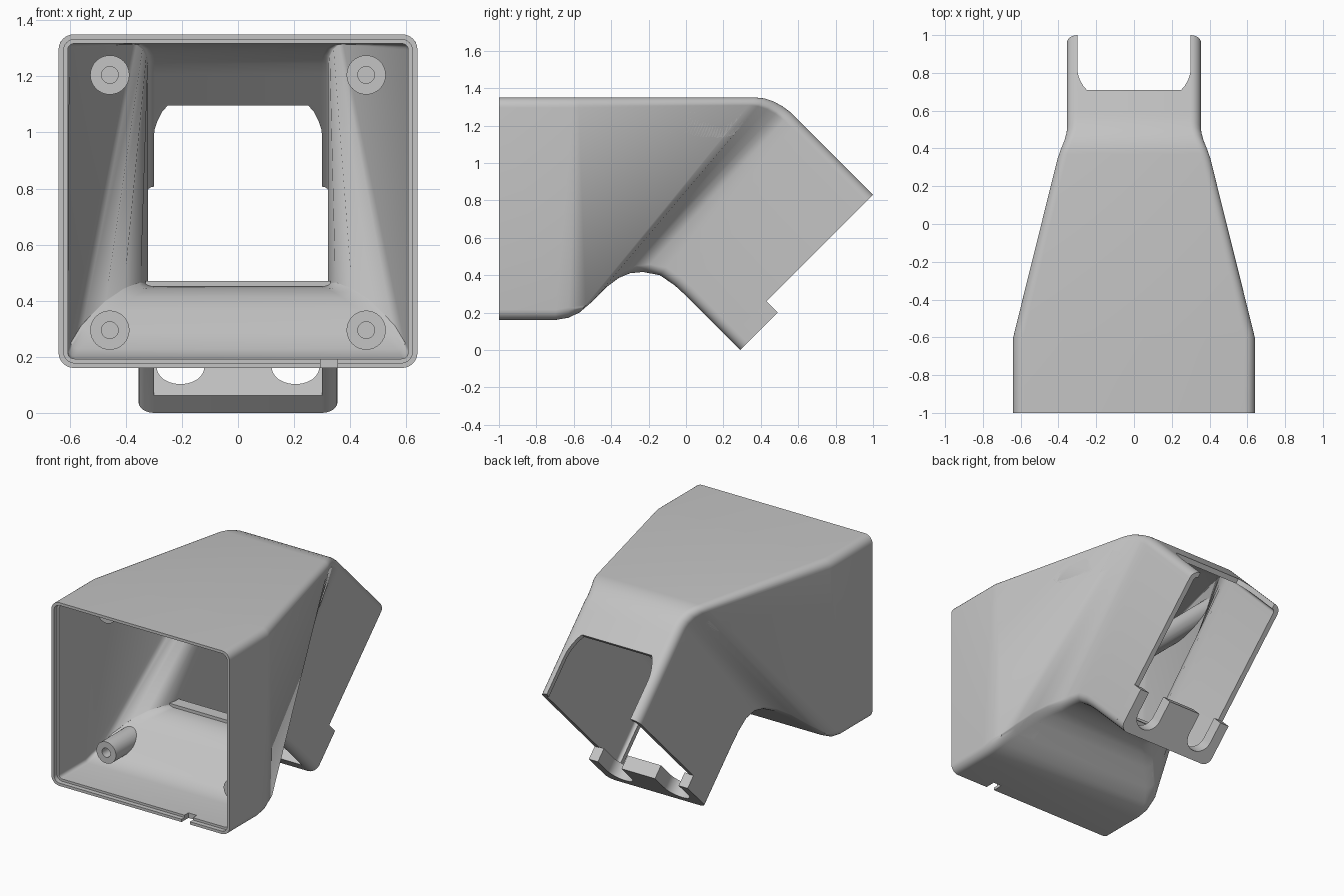
import bpy, bmesh, math
from mathutils import Vector

cube = bpy.data.objects.get("Cube")
if cube:
    bpy.data.objects.remove(cube, do_unlink=True)

grey = bpy.data.materials.new("plain grey")
grey.use_nodes = True
grey.diffuse_color = (0.55, 0.55, 0.55, 1)
grey.node_tree.nodes["Principled BSDF"].inputs["Base Color"].default_value = (0.55, 0.55, 0.55, 1)


def finish(name, bm):
    bmesh.ops.recalc_face_normals(bm, faces=bm.faces[:])
    mesh = bpy.data.meshes.new(name)
    bm.to_mesh(mesh)
    bm.free()
    mesh.materials.append(grey)
    obj = bpy.data.objects.new(name, mesh)
    bpy.context.collection.objects.link(obj)
    return obj


def activate(obj):
    bpy.ops.object.select_all(action='DESELECT')
    obj.select_set(True)
    bpy.context.view_layer.objects.active = obj


def smooth(obj):
    activate(obj)
    bpy.ops.object.shade_smooth_by_angle(angle=math.radians(35))


def apply_boolean(obj, tool, operation, keep=False):
    mod = obj.modifiers.new("cut", 'BOOLEAN')
    mod.operation, mod.solver, mod.object = operation, 'EXACT', tool
    activate(obj)
    bpy.ops.object.modifier_apply(modifier=mod.name)
    if not keep:
        bpy.data.objects.remove(tool, do_unlink=True)


def ring(top, wt, bottom, wb, r=0.055, steps=6):
    """Rounded four-sided section between a top and a bottom point in the yz plane."""
    t, b = Vector((0, *top)), Vector((0, *bottom))
    down = (b - t).normalized()
    quarter = [math.pi / 2 * i / steps for i in range(steps + 1)]
    half = [(wt - r + r * math.sin(a), t + down * (r - r * math.cos(a))) for a in quarter]
    half += [(wb - r + r * math.cos(a), b - down * (r - r * math.sin(a))) for a in quarter]
    right = [Vector((x, p.y, p.z)) for x, p in half]
    return right + [Vector((-p.x, p.y, p.z)) for p in reversed(right)]


def loft(name, rings, capped):
    bm = bmesh.new()
    loops = [[bm.verts.new(p) for p in pts] for pts in rings]
    n = len(loops[0])
    for a, b in zip(loops, loops[1:]):
        for i in range(n):
            j = (i + 1) % n
            bm.faces.new((a[i], a[j], b[j], b[i]))
    if capped:
        bm.faces.new(loops[0])
        bm.faces.new(loops[-1])
    return finish(name, bm)


def neck(x, s, d):
    """Neck frame: s = y + z across the neck, d = y - z along it."""
    return Vector((x, (s + d) / 2, (s - d) / 2))


def prism(name, outline, lo, hi, place):
    return loft(name, [[place(x, q, h) for x, q in outline] for h in (lo, hi)], True)


def box(name, x0, x1, y0, y1, z0, z1):
    return prism(name, [(x0, z0), (x1, z0), (x1, z1), (x0, z1)], y0, y1,
                 lambda x, z, y: Vector((x, y, z)))


def mirrored(pts):
    return pts + [(-x, q) for x, q in reversed(pts)]


# Hood sections: top (y, z), top half width, bottom (y, z), bottom half width
sections = [
    ((-1, 1.35), .64, (-1, .16), .64),
    ((-.6, 1.35), .64, (-.7, .16), .64),
    ((-.57, 1.35), .633, (-.63, .172), .64),
    ((.37, 1.35), .407, (-.57, .2), .62),
    ((.42, 1.345), .39, (-.5, .26), .565),
    ((.47, 1.328), .37, (-.42, .34), .485),
    ((.515, 1.303), .358, (-.36, .385), .425),
    ((.54, 1.285), .355, (-.3, .41), .375),
    ((.56, 1.27), .355, (-.23, .417), .355),
    ((.6, 1.23), .355, (-.14, .4), .355),
    ((.65, 1.18), .355, (-.06, .345), .355),
    ((.7, 1.13), .355, (0, .29), .355),
    ((1, .83), .355, (.23, .06), .355),
]
rings = [ring(*s) for s in sections]
solid = loft("hood_volume", rings, True)
hood = loft("hood", rings, False)
wall = hood.modifiers.new("wall", 'SOLIDIFY')
wall.thickness, wall.offset, wall.use_even_offset = 0.033, -1, True
activate(hood)
bpy.ops.object.modifier_apply(modifier=wall.name)

# Stepped front rim and the cable notch in its lower edge
rim = loft("rim_cutter", [ring((y, 1.332), .622, (y, .178), .622, .04) for y in (-1.1, -.97)], True)
apply_boolean(hood, rim, 'DIFFERENCE')
apply_boolean(hood, box("notch_cutter", .295, .355, -1.1, -.93, .1, .2), 'DIFFERENCE')

# Openings in the upper and lower walls of the neck
upper = mirrored([(.25, -.41), (.27, -.365), (.287, -.3), (.297, -.24), (.3, -.19), (.3, .4)])
lower = mirrored([(.25, -.35), (.285, -.28), (.3, -.2), (.3, .168)])
for outline, s0, s1 in ((upper, 1.65, 2.0), (lower, .1, .42)):
    cutter = prism("opening_cutter", outline, s0, s1, lambda x, d, s: neck(x, s, d))
    apply_boolean(hood, cutter, 'DIFFERENCE')
smooth(hood)

# End plate with two U-shaped slots
slot_x, slot_r, slot_s = .205, .085, .49
arc = [math.pi * i / 12 for i in range(13)]
slot = [(slot_x - slot_r * math.cos(a), slot_s - slot_r * math.sqrt(2) * math.sin(a)) for a in arc]
corner = [(.3 + .055 * math.sin(a / 2), .368 - .078 * math.cos(a / 2)) for a in arc[::2]]
half = corner + [(.355, .69), (slot_x + slot_r, .69)] + slot[::-1] + [(slot_x - slot_r, .69)]
plate = prism("end_plate", mirrored(half), .165, .29, lambda x, s, d: neck(x, s, d))
smooth(plate)

# Ridge across the inside of the saddle
box("saddle_ridge", -.33, .33, -.23, -.15, .43, .47)

# Screw posts, trimmed to the hood, with blind holes
def disc(x, z, r, count=32):
    return [(x + r * math.cos(2 * math.pi * i / count), z + r * math.sin(2 * math.pi * i / count))
            for i in range(count)]


def upright(x, z, y):
    return Vector((x, y, z))


for level, z, end in (("upper", 1.205, .4), ("lower", .295, -.3)):
    for side, x in (("left", .457), ("right", -.457)):
        post = prism(f"{level}_{side}_post", disc(x, z, .07), -.7, end, upright)
        apply_boolean(post, solid, 'INTERSECT', keep=True)
        apply_boolean(post, prism("hole_cutter", disc(x, z, .03, 20), -.8, -.6, upright), 'DIFFERENCE')
        smooth(post)
bpy.data.objects.remove(solid, do_unlink=True)
